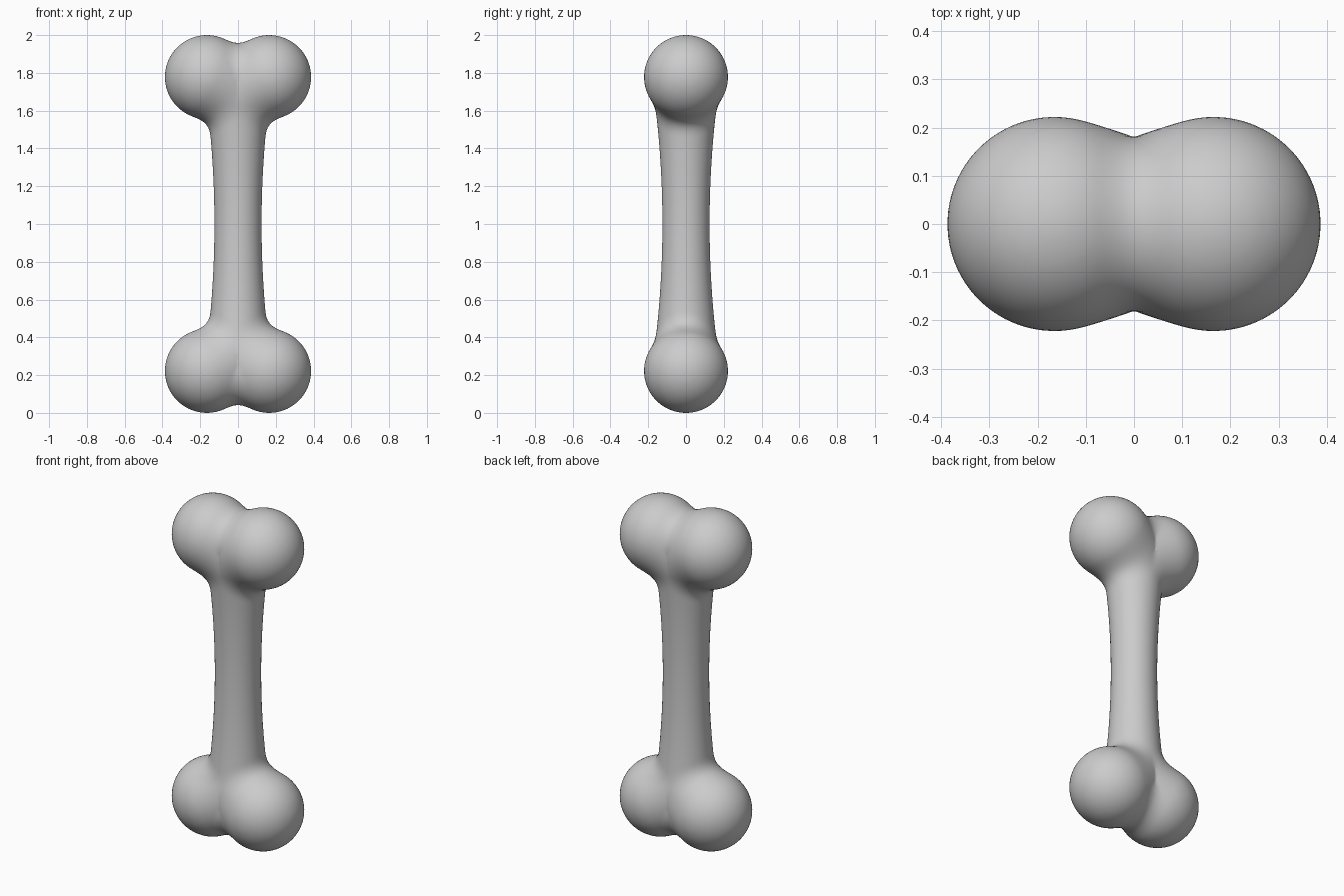
import bpy, bmesh
from math import sqrt
from mathutils import Vector, Matrix

cube = bpy.data.objects.get("Cube")
if cube:
    bpy.data.objects.remove(cube, do_unlink=True)

KNOB_R, KNOB_X, HALF, BLEND = 0.222, 0.165, 1.0, 0.092
KNOB_Z = HALF - KNOB_R


def blend(a, b):
    """Union of two distances with a soft fillet."""
    h = max(BLEND - abs(a - b), 0) / BLEND
    return min(a, b) - h * h * BLEND / 4


def surface(p):
    """Signed distance to the filleted bone, symmetric about its middle."""
    x, y, z = abs(p.x), p.y, abs(p.z - HALF)
    near = sqrt((x - KNOB_X) ** 2 + y * y + (z - KNOB_Z) ** 2) - KNOB_R
    far = sqrt((x + KNOB_X) ** 2 + y * y + (z - KNOB_Z) ** 2) - KNOB_R
    radius = 0.125 + 0.096 * z * z - 1.5 * max(0, z - 0.63) ** 2
    shaft = max(sqrt(x * x + y * y) - radius, z - 0.8)
    return min(blend(near, far), blend(near, shaft))


def settle(p):
    """Slide a point along the gradient onto the surface."""
    e = 0.001
    for _ in range(3):
        d = surface(p)
        g = Vector([(surface(p + s) - surface(p - s)) / (2 * e)
                    for s in (Vector((e, 0, 0)), Vector((0, e, 0)), Vector((0, 0, e)))])
        if g.length_squared > 0.01:
            p = p - g * (d / g.length_squared)
    return p


# Rough form: four knobs and a shaft
bm = bmesh.new()
for sx in (-1, 1):
    for sz in (-1, 1):
        place = Matrix.Translation((sx * KNOB_X, 0, HALF + sz * KNOB_Z))
        bmesh.ops.create_uvsphere(bm, u_segments=48, v_segments=32, radius=KNOB_R, matrix=place)
bmesh.ops.create_cone(bm, cap_ends=True, segments=48, radius1=0.14, radius2=0.14,
                      depth=2 * KNOB_Z, matrix=Matrix.Translation((0, 0, HALF)))
mesh = bpy.data.meshes.new("bone")
bm.to_mesh(mesh)
bm.free()
bone = bpy.data.objects.new("bone", mesh)
bpy.context.collection.objects.link(bone)

# Fuse into one skin
fuse = bone.modifiers.new("fuse", 'REMESH')
fuse.mode = 'VOXEL'
fuse.voxel_size = 0.018
bpy.context.view_layer.update()
skin = bpy.data.meshes.new_from_object(bone.evaluated_get(bpy.context.evaluated_depsgraph_get()))
bone.modifiers.clear()
bone.data = skin
skin.name = "bone_skin"

# Relax the skin and settle it on the filleted form
bm = bmesh.new()
bm.from_mesh(skin)
for _ in range(3):
    bmesh.ops.smooth_vert(bm, verts=bm.verts, factor=0.5,
                          use_axis_x=True, use_axis_y=True, use_axis_z=True)
    for v in bm.verts:
        v.co = settle(v.co)
bmesh.ops.recalc_face_normals(bm, faces=bm.faces)
for f in bm.faces:
    f.smooth = True
bm.to_mesh(skin)
bm.free()

# Plain grey
grey = bpy.data.materials.new("light_grey")
grey.use_nodes = True
colour = (0.6, 0.6, 0.6, 1)
grey.diffuse_color = colour
grey.node_tree.nodes["Principled BSDF"].inputs["Base Color"].default_value = colour
skin.materials.clear()
skin.materials.append(grey)
